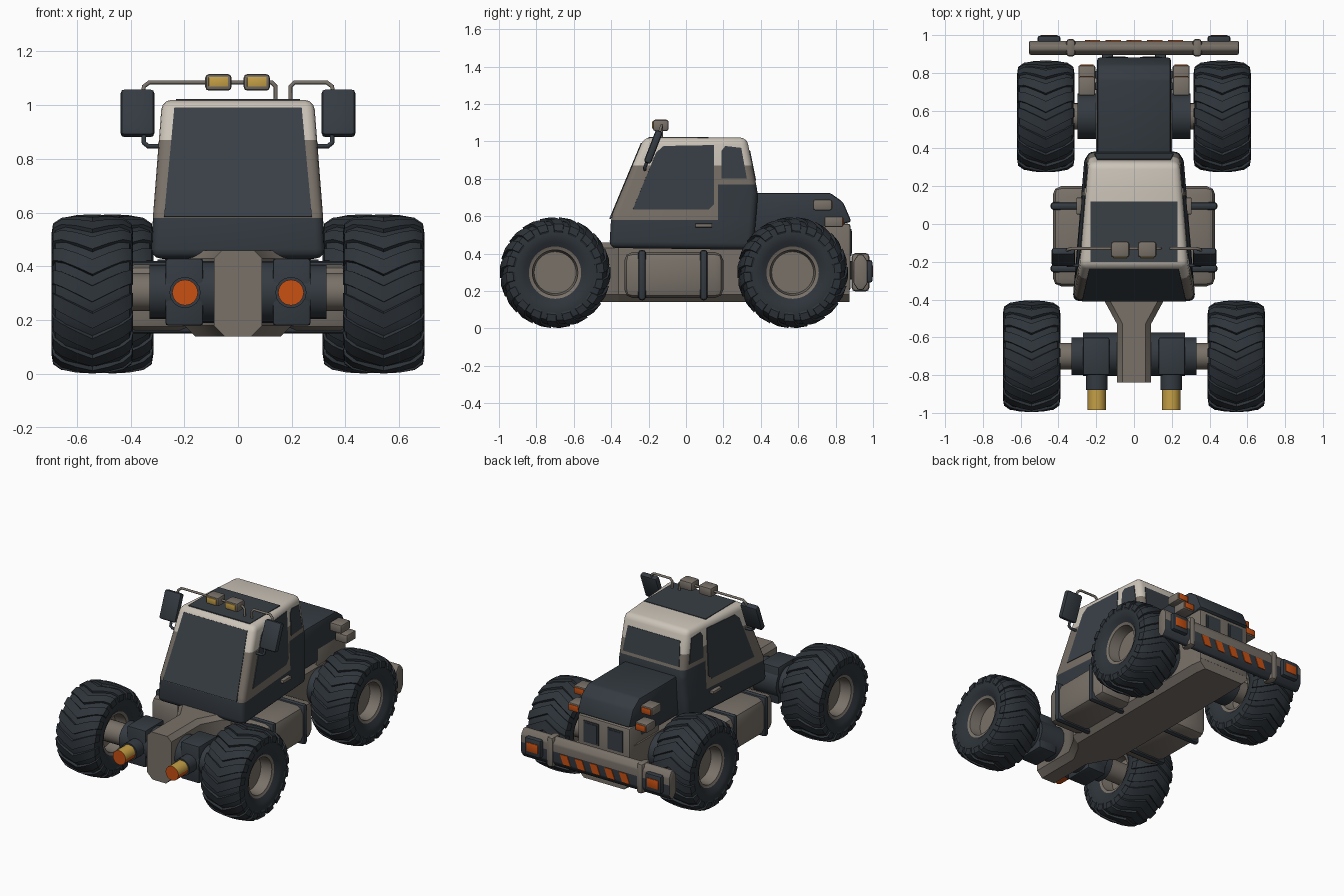
import bpy, bmesh, math
from mathutils import Vector

old = bpy.data.objects.get("Cube")
if old:
    bpy.data.objects.remove(old)


def material(name, r, g, b):
    m = bpy.data.materials.new(name)
    m.use_nodes = True
    m.diffuse_color = (r, g, b, 1)
    bsdf = m.node_tree.nodes["Principled BSDF"]
    bsdf.inputs["Base Color"].default_value = (r, g, b, 1)
    bsdf.inputs["Roughness"].default_value = 0.7
    return m


CREAM = material("cream", 0.60, 0.55, 0.48)
TAUPE = material("taupe", 0.19, 0.165, 0.14)
DARK = material("dark slate", 0.034, 0.043, 0.053)
TYRE = material("tyre black", 0.027, 0.034, 0.042)
GLASS = material("glass", 0.04, 0.05, 0.06)
ORANGE = material("orange", 0.58, 0.08, 0.006)
YELLOW = material("yellow", 0.56, 0.35, 0.06)


def build(name, solids, mats, bevel=0, segments=2, rule=None, cuts=()):
    """Make one object from solids, each a list of rings lofted and capped."""
    bm = bmesh.new()
    for rings in solids:
        vs = [[bm.verts.new(p) for p in ring] for ring in rings]
        n = len(vs[0])
        for a, b in zip(vs, vs[1:]):
            for i in range(n):
                j = (i + 1) % n
                bm.faces.new((a[i], a[j], b[j], b[i]))
        bm.faces.new(vs[0])
        bm.faces.new(vs[-1])
    bmesh.ops.recalc_face_normals(bm, faces=bm.faces)
    if bevel:
        bmesh.ops.bevel(bm, geom=bm.edges[:], offset=bevel, segments=segments,
                        profile=0.5, affect='EDGES', clamp_overlap=True)
    for co, no in cuts:
        bmesh.ops.bisect_plane(bm, geom=bm.verts[:] + bm.edges[:] + bm.faces[:],
                               plane_co=co, plane_no=no)
    bm.normal_update()
    for f in bm.faces:
        f.smooth = True
        if rule:
            f.material_index = rule(f.calc_center_median(), f.normal)
    for e in bm.edges:
        e.smooth = len(e.link_faces) == 2 and e.calc_face_angle(0) < math.radians(32)
    mesh = bpy.data.meshes.new(name)
    bm.to_mesh(mesh)
    bm.free()
    for m in mats:
        mesh.materials.append(m)
    obj = bpy.data.objects.new(name, mesh)
    bpy.context.collection.objects.link(obj)
    return obj


def box(name, c, size, mat, bevel=0.01):
    x, y, z = c
    a, b, h = (v / 2 for v in size)
    rings = [[(x + p, y - b, z - h), (x + p, y + b, z - h), (x + p, y + b, z + h),
              (x + p, y - b, z + h)] for p in (-a, a)]
    return build(name, [rings], [mat], bevel)


def prism(name, outline, half, mats, **kw):
    """Side outline in y, z spread to both sides by a width function."""
    return build(name, [[[(s * half(y, z), y, z) for y, z in outline] for s in (-1, 1)]], mats, **kw)


def lathe(profile, c, axis=0, n=24):
    """Rings about the x axis (0) or y axis (1)."""
    rings = []
    for d, r in profile:
        pts = [(r * math.cos(math.tau * i / n), r * math.sin(math.tau * i / n)) for i in range(n)]
        rings.append([(c[0] + d, c[1] + u, c[2] + v) if axis == 0 else
                      (c[0] + u, c[1] + d, c[2] + v) for u, v in pts])
    return rings


def plate(name, pts, mat, t=0.004):
    pts = [Vector(p) for p in pts]
    n = (pts[1] - pts[0]).cross(pts[2] - pts[0]).normalized() * t
    return build(name, [[[p - n for p in pts], [p + n for p in pts]]], [mat])


def tube(name, pts, r, mat):
    cu = bpy.data.curves.new(name, 'CURVE')
    cu.dimensions = '3D'
    cu.bevel_depth, cu.bevel_resolution, cu.use_fill_caps = r, 2, True
    sp = cu.splines.new('POLY')
    sp.points.add(len(pts) - 1)
    for q, p in zip(sp.points, pts):
        q.co = (*p, 1)
    cu.materials.append(mat)
    obj = bpy.data.objects.new(name, cu)
    bpy.context.collection.objects.link(obj)
    bpy.ops.object.select_all(action='DESELECT')
    obj.select_set(True)
    bpy.context.view_layer.objects.active = obj
    bpy.ops.object.convert(target='MESH')


# Wheels: dished rim and tyre, with swept chevron lugs
half_tyre = [(0.04, 0.112), (0.115, 0.122), (0.12, 0.14), (0.14, 0.165), (0.148, 0.21),
             (0.138, 0.255), (0.10, 0.277)]
tyre_profile = [(-x, r) for x, r in half_tyre] + [(0, 0.282)] + [(x, r) for x, r in half_tyre[::-1]]
half_lug = [(0.152, 0.225), (0.146, 0.262), (0.115, 0.284), (0.06, 0.293)]
lug_path = [(-x, r) for x, r in half_lug] + [(0, 0.297)] + [(x, r) for x, r in half_lug[::-1]]


def wheel(name, cx, cy, cz=0.298):
    build(name, [lathe(tyre_profile, (cx, cy, cz), n=40)], [TYRE, TAUPE],
          rule=lambda c, n: int(math.hypot(c.y - cy, c.z - cz) < 0.145))
    lugs, count = [], 18
    for k in range(count):
        rings = []
        for x, r in lug_path:
            mid = math.tau * k / count - 1.7 * abs(x)
            ring = []
            for rr, da in ((r - 0.03, -0.12), (r, -0.10), (r, 0.10), (r - 0.03, 0.12)):
                a = mid + da
                ring.append((cx + x * (1 if rr == r else 0.9), cy + rr * math.cos(a), cz + rr * math.sin(a)))
            rings.append(ring)
        lugs.append(rings)
    build(name + "_lugs", lugs, [TYRE])


# Chassis with narrow nose, and rear body
plan = [(-0.84, 0.09), (-0.53, 0.09), (-0.41, 0.155), (-0.36, 0.20), (0.80, 0.20), (0.875, 0.19)]
build("chassis", [[[(-w, y, 0.18), (-w + 0.04, y, 0.14), (w - 0.04, y, 0.14), (w, y, 0.18),
                    (w, y, 0.43), (w - 0.03, y, 0.46), (0.03 - w, y, 0.46), (-w, y, 0.43)]
                   for y, w in plan]], [TAUPE])
box("rear_body", (0, 0.72, 0.38), (0.39, 0.32, 0.36), TAUPE, 0.015)
prism("hood", [(0.34, 0.46), (0.34, 0.725), (0.77, 0.725), (0.84, 0.675), (0.885, 0.57),
               (0.80, 0.55), (0.76, 0.46)],
      lambda y, z: 0.195, [DARK], bevel=0.012)
for s in (-1, 1):
    for tag, grow, y, m in (("frame", 0.012, 0.881, DARK), ("mesh", 0, 0.884, GLASS)):
        w, z0, z1 = 0.045 + grow, 0.40 - grow, 0.52 + grow
        plate("rear_grille_" + tag, [(s * 0.09 - w, y, z0), (s * 0.09 + w, y, z0),
                                     (s * 0.09 + w, y, z1), (s * 0.09 - w, y, z1)], m)


# Cab, tapering upward and to the rear, coloured by height
def cab_half(y, z):
    return 0.325 - 0.043 * (z - 0.45) - 0.083 * (y + 0.4)


def cab_colour(c, n):
    if c.z < 0.58 or (c.y > 0.17 and c.z < 0.77):
        return 2
    return 0 if c.z > 0.87 else 1


prism("cab", [(-0.41, 0.43), (-0.40, 0.60), (-0.225, 1.02), (0.325, 1.02), (0.385, 0.72), (0.36, 0.42)],
      cab_half, [CREAM, TAUPE, DARK], bevel=0.035, segments=3, rule=cab_colour,
      cuts=[((0, 0, z), (0, 0, 1)) for z in (0.58, 0.77, 0.87)] + [((0, 0.17, 0), (0, 1, 0))])

# Windows
door_window = [(-0.285, 0.635), (-0.16, 0.94), (-0.12, 0.975), (0.15, 0.98), (0.15, 0.665), (0.12, 0.635)]
rear_quarter = [(0.19, 0.80), (0.19, 0.95), (0.21, 0.975), (0.295, 0.965), (0.325, 0.80)]
for s in (-1, 1):
    for name, pts in (("door_window", door_window), ("quarter_window", rear_quarter)):
        plate(name, [(s * cab_half(y, z), y, z) for y, z in pts], GLASS)
    box("door_handle", (s * 0.29, 0.095, 0.55), (0.03, 0.09, 0.022), TAUPE, 0.006)


def cross_window(name, y0, z0, slope, bottom, top):
    plate(name, [(x, y0 + slope * (z - z0), z) for x, z in
                 ((-bottom[0], bottom[1]), (bottom[0], bottom[1]), (top[0], top[1]), (-top[0], top[1]))], GLASS)


cross_window("windscreen", -0.40, 0.60, 0.4167, (0.275, 0.585), (0.237, 0.99))
cross_window("rear_window", 0.385, 0.72, -0.2, (0.21, 0.79), (0.195, 0.95))
plate("roof_window", [(-0.23, -0.2, 1.02), (0.23, -0.2, 1.02), (0.23, 0.12, 1.02), (-0.23, 0.12, 1.02)], GLASS)

# Paired parts
for s in (-1, 1):
    side = "left" if s > 0 else "right"
    wheel(side + "_front_wheel", s * 0.542, -0.70)
    wheel(side + "_rear_wheel", s * 0.467, 0.57)
    # Axles
    for name, y, x0, x1, r, m in (("front_axle_housing", -0.69, 0.08, 0.27, 0.115, DARK),
                                  ("front_axle_collar", -0.70, 0.26, 0.33, 0.10, DARK),
                                  ("front_axle_shaft", -0.70, 0.32, 0.51, 0.07, TAUPE),
                                  ("rear_axle_housing", 0.57, 0.18, 0.30, 0.12, DARK),
                                  ("rear_axle_shaft", 0.57, 0.28, 0.44, 0.07, TAUPE)):
        build(name, [lathe([(s * x0, r), (s * x1, r)], (0, y, 0.305))], [m])
    box("front_axle_block", (s * 0.20, -0.70, 0.305), (0.14, 0.20, 0.25), DARK)
    # Headlamps
    build("headlamp_socket", [lathe([(-0.88, 0.058), (-0.75, 0.058)], (s * 0.197, 0, 0.303), 1, 16)], [DARK])
    build("headlamp", [lathe([(-0.985, 0.048), (-0.86, 0.048)], (s * 0.197, 0, 0.303), 1, 16)],
          [ORANGE, YELLOW], rule=lambda c, n: int(n.z > 0.1))
    # Side tanks with straps
    box("side_tank", (s * 0.30, -0.065, 0.285), (0.26, 0.53, 0.245), TAUPE, 0.045)
    for y in (-0.235, 0.095):
        box("tank_strap", (s * 0.30, y, 0.285), (0.285, 0.042, 0.27), DARK, 0.018)
    # Tail lamps
    for y, z in ((0.73, 0.66), (0.79, 0.57)):
        box("tail_lamp", (s * 0.25, y, z), (0.09, 0.10, 0.058), TAUPE)
        box("tail_lamp_lens", (s * 0.25, y + 0.05, z), (0.07, 0.008, 0.038), ORANGE, 0.002)
        box("tail_lamp_bracket", (s * 0.20, y, z), (0.05, 0.04, 0.03), DARK, 0.004)
    # Bumper fittings
    box("bumper_clamp", (s * 0.335, 0.933, 0.30), (0.05, 0.095, 0.205), TAUPE, 0.02)
    box("bumper_lamp", (s * 0.45, 0.975, 0.305), (0.12, 0.044, 0.12), DARK, 0.012)
    box("bumper_lamp_lens", (s * 0.45, 0.996, 0.305), (0.085, 0.008, 0.06), ORANGE, 0.002)
    box("bumper_bracket", (s * 0.14, 0.88, 0.31), (0.06, 0.08, 0.10), DARK)
    # Mirrors and their lower arms
    mirror = box("mirror", (0, 0, 0), (0.125, 0.04, 0.185), DARK, 0.014)
    mirror.location = (s * 0.374, -0.175, 0.97)
    mirror.rotation_euler.x = -0.37
    tube("mirror_lower_arm", [(s * 0.35, -0.205, 0.90), (s * 0.35, -0.22, 0.86), (s * 0.335, -0.22, 0.848),
                              (s * 0.28, -0.22, 0.848)], 0.009, DARK)

# Upper mirror arms, the right one carrying the work lamps
for s, end in ((1, 0.195), (-1, 0.14)):
    tube("mirror_upper_arm", [(s * 0.355, -0.145, 1.04), (s * 0.35, -0.135, 1.07), (s * 0.33, -0.13, 1.085),
                              (end - 0.015 * -s, -0.13, 1.085), (end, -0.13, 1.07), (end, -0.13, 1.0)],
         0.008, TAUPE)
for x in (-0.073, 0.07):
    box("work_lamp", (x, -0.135, 1.085), (0.098, 0.085, 0.062), TAUPE, 0.014)
    box("work_lamp_lens", (x, -0.178, 1.087), (0.072, 0.008, 0.036), YELLOW, 0.002)

# Rear bumper with hazard stripes
prism("rear_bumper", [(0.896, 0.24), (0.92, 0.205), (0.946, 0.205), (0.97, 0.24), (0.97, 0.36),
                      (0.946, 0.395), (0.92, 0.395), (0.896, 0.36)],
      lambda y, z: 0.555, [TAUPE, DARK], bevel=0.008, cuts=[((0, 0, 0.31), (0, 0, 1))],
      rule=lambda c, n: int(c.z < 0.31 and abs(n.x) < 0.5))
for i in range(5):
    x = -0.22 + 0.11 * i
    plate("hazard_stripe", [(x - 0.04, 0.97, 0.24), (x + 0.015, 0.97, 0.24),
                            (x + 0.04, 0.97, 0.305), (x - 0.015, 0.97, 0.305)], ORANGE)
